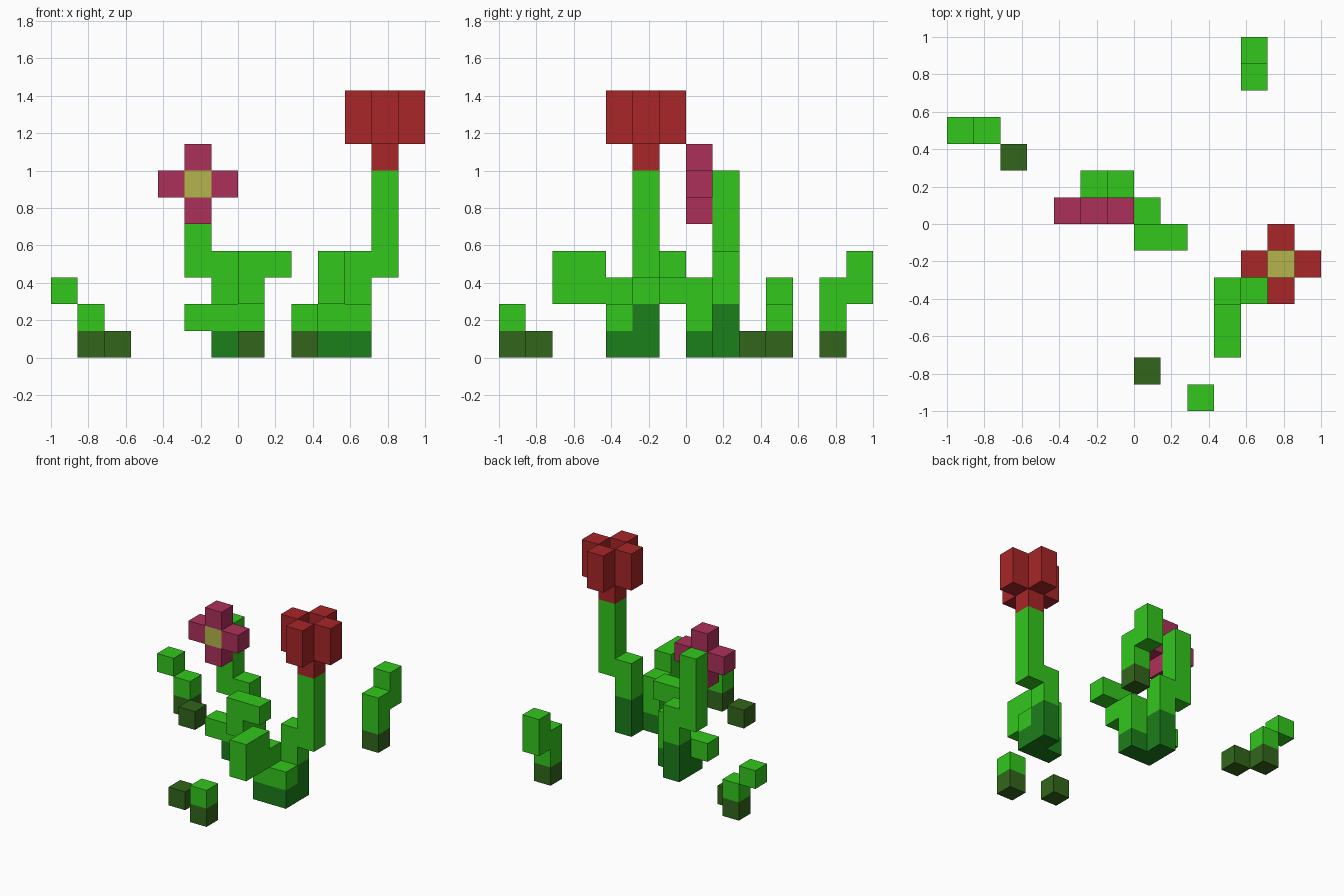
import bpy, bmesh, math
from mathutils import Vector

if "Cube" in bpy.data.objects:
    bpy.data.objects.remove(bpy.data.objects["Cube"])

U = 1 / 7  # edge length of one cube cell


def material(name, rgb):
    m = bpy.data.materials.new(name)
    m.diffuse_color = (*rgb, 1)
    m.use_nodes = True
    m.node_tree.nodes["Principled BSDF"].inputs["Base Color"].default_value = m.diffuse_color
    return m


LEAF = material("leaf green", (0.032, 0.571, 0.0116))
BASE = material("deep green", (0.011, 0.209, 0.011))
OLIVE = material("olive green", (0.032, 0.133, 0.011))
RED = material("petal red", (0.392, 0.0194, 0.0212))
PINK = material("petal pink", (0.423, 0.0296, 0.100))
YELLOW = material("pollen yellow", (0.456, 0.456, 0.0742))


def block(x, y, z, nx=1, ny=1, nz=1):
    """Set of cells filling a box that starts at cell x, y, z."""
    return {(x + i, y + j, z + k)
            for i in range(nx) for j in range(ny) for k in range(nz)}


# Each part: name, material, cells
parts = [
    # tall red flower
    ("tall_flower_base", BASE, block(3, -3, 0, nx=2) | block(4, -2, 0, nz=2)),
    ("tall_flower_stem", LEAF, block(4, -2, 2, nz=2) | block(5, -2, 3, nz=4)),
    ("tall_flower_leaf", LEAF, block(3, -3, 1, nx=2) | block(3, -3, 2)
     | block(3, -5, 2, ny=2, nz=2)),
    ("red_petals", RED, block(5, -2, 7) | block(4, -2, 8, nz=2) | block(6, -2, 8, nz=2)
     | block(5, -3, 8, nz=2) | block(5, -1, 8, nz=2)),
    ("red_flower_centre", YELLOW, block(5, -2, 8)),
    # open pink flower
    ("pink_flower_base", BASE, block(-1, 0, 0, nx=2) | block(-1, 1, 0, nz=2)),
    ("pink_flower_stem", LEAF, block(-1, 1, 2, nz=2) | block(-2, 1, 3, nz=4)),
    ("pink_flower_leaf", LEAF, block(-2, 0, 1, nx=3) | block(0, 0, 2)
     | block(0, -1, 2, nz=2) | block(1, -1, 3)),
    ("pink_petals", PINK, block(-3, 0, 6) | block(-1, 0, 6)
     | block(-2, 0, 5) | block(-2, 0, 7)),
    ("pink_flower_centre", YELLOW, block(-2, 0, 6)),
    # grass sprouts around the flowers
    ("back_sprout_root", OLIVE, block(4, 5, 0)),
    ("back_sprout_blade", LEAF, block(4, 5, 1, nz=2) | block(4, 6, 2, nz=2)),
    ("left_sprout_root", OLIVE, block(-6, 3, 0) | block(-5, 2, 0)),
    ("left_sprout_blade", LEAF, block(-6, 3, 1) | block(-7, 3, 2)),
    ("front_sprout_root", OLIVE, block(2, -7, 0) | block(0, -6, 0)),
    ("front_sprout_blade", LEAF, block(2, -7, 1)),
]
filled = set().union(*(cells for _, _, cells in parts))


def build(name, mat, cells):
    """Skin the cells with outward faces wherever the neighbour is empty."""
    bm = bmesh.new()
    for cell in sorted(cells):
        centre = Vector(cell) + Vector((0.5, 0.5, 0.5))
        for axis in range(3):
            for sign in (-1, 1):
                n = Vector((0, 0, 0))
                n[axis] = sign
                if tuple(int(c + d) for c, d in zip(cell, n)) in filled:
                    continue
                a = Vector((0, 0, 0))
                a[(axis + 1) % 3] = 1
                b = n.cross(a)
                bm.faces.new([bm.verts.new((centre + (n + a * s + b * t) / 2) * U)
                              for s, t in ((-1, -1), (1, -1), (1, 1), (-1, 1))])
    bmesh.ops.remove_doubles(bm, verts=bm.verts[:], dist=1e-4)
    bmesh.ops.dissolve_limit(bm, angle_limit=math.radians(1),
                             verts=bm.verts[:], edges=bm.edges[:])
    mesh = bpy.data.meshes.new(name)
    bm.to_mesh(mesh)
    bm.free()
    mesh.materials.append(mat)
    bpy.context.collection.objects.link(bpy.data.objects.new(name, mesh))


for part in parts:
    build(*part)
